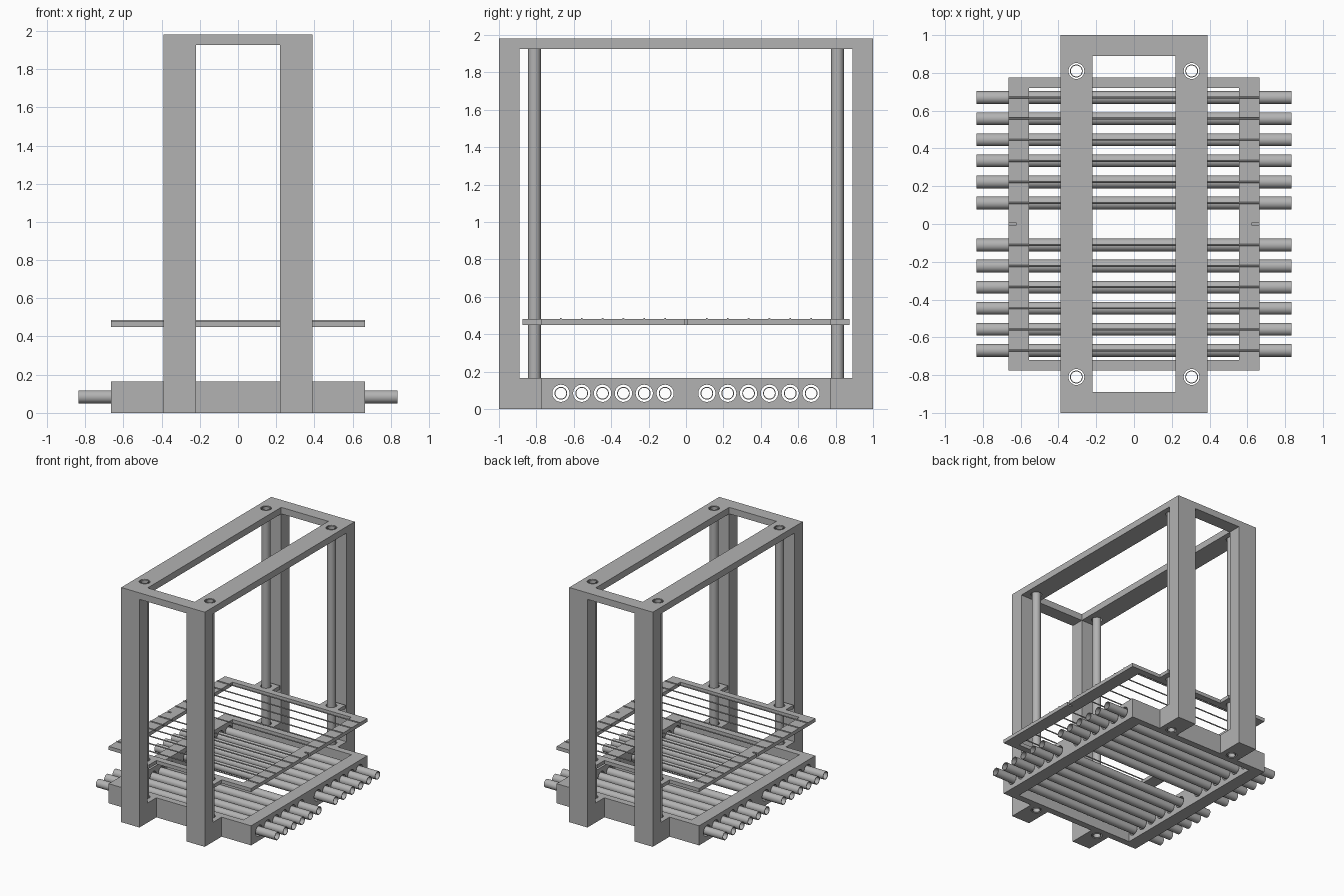
import bpy
import bmesh
from math import pi
from mathutils import Matrix, Vector

cube = bpy.data.objects.get("Cube")
if cube:
    bpy.data.objects.remove(cube)

grey = bpy.data.materials.new("plain grey")
grey.use_nodes = True
grey.diffuse_color = (0.45, 0.45, 0.45, 1)
grey.node_tree.nodes["Principled BSDF"].inputs["Base Color"].default_value = grey.diffuse_color

SIDES = (-1, 1)
X_IN, X_OUT = 0.22, 0.39          # posts across
Y_IN, Y_OUT = 0.89, 1.0           # posts lengthwise
BASE_TOP, BEAM, TOP = 0.165, 1.925, 1.98
PIPE_Z, PIPE_R, BORE_R = 0.084, 0.034, 0.029
ROD_SPOTS = [(sx * 0.305, sy * 0.81) for sx in SIDES for sy in SIDES]
PIPE_ROWS = [s * 0.1115 * k for s in SIDES for k in range(1, 7)]


def finish(name, bm, smooth=False):
    bmesh.ops.recalc_face_normals(bm, faces=bm.faces)
    mesh = bpy.data.meshes.new(name)
    bm.to_mesh(mesh)
    bm.free()
    obj = bpy.data.objects.new(name, mesh)
    bpy.context.collection.objects.link(obj)
    mesh.materials.append(grey)
    if smooth:
        bpy.ops.object.select_all(action="DESELECT")
        obj.select_set(True)
        bpy.context.view_layer.objects.active = obj
        bpy.ops.object.shade_smooth_by_angle()
    return obj


def add_box(bm, low, high):
    low, high = Vector(low), Vector(high)
    place = Matrix.Translation((low + high) / 2) @ Matrix.Diagonal((*(high - low), 1))
    bmesh.ops.create_cube(bm, size=1, matrix=place)


def add_cylinder(bm, start, end, radius, segments=32):
    start, end = Vector(start), Vector(end)
    turn = (end - start).to_track_quat("Z", "Y").to_matrix().to_4x4()
    bmesh.ops.create_cone(bm, cap_ends=True, segments=segments, radius1=radius, radius2=radius,
                          depth=(end - start).length,
                          matrix=Matrix.Translation((start + end) / 2) @ turn)


def add_tube(bm, start, end, outer, inner):
    # A square section spun around the axis
    start, end = Vector(start), Vector(end)
    axis = (end - start).normalized()
    side = axis.orthogonal().normalized()
    ring = [bm.verts.new(p + side * r) for p, r in
            ((start, inner), (start, outer), (end, outer), (end, inner))]
    edges = [bm.edges.new((ring[i], ring[(i + 1) % 4])) for i in range(4)]
    made = bmesh.ops.spin(bm, geom=ring + edges, cent=start, axis=axis, angle=2 * pi,
                          steps=32, use_merge=True)
    return made


def plate(name, arm_end, z0, z1):
    # Rectangle with two arms at each end, from one quarter outline
    y = 0.775
    quarter = [(X_IN, y), (X_IN, arm_end), (X_OUT, arm_end), (X_OUT, y), (0.665, y)]
    outline = quarter + [(x, -v) for x, v in reversed(quarter)]
    outline += [(-x, -v) for x, v in quarter] + [(-x, v) for x, v in reversed(quarter)]
    bm = bmesh.new()
    face = bm.faces.new([bm.verts.new((x, v, z0)) for x, v in outline])
    made = bmesh.ops.extrude_face_region(bm, geom=[face])
    top = [g for g in made["geom"] if isinstance(g, bmesh.types.BMVert)]
    bmesh.ops.translate(bm, vec=(0, 0, z1 - z0), verts=top)
    return finish(name, bm)


def carve(obj, bm):
    cutter = finish("cutter", bm)
    cutter.hide_render = True
    mod = obj.modifiers.new("carve", "BOOLEAN")
    mod.operation, mod.solver, mod.object = "DIFFERENCE", "EXACT", cutter
    bpy.context.view_layer.objects.active = obj
    bpy.ops.object.modifier_apply(modifier=mod.name)
    bpy.data.objects.remove(cutter)


def carve_opening(obj, x, y):
    bm = bmesh.new()
    add_box(bm, (-x, -y, -1), (x, y, 3))
    carve(obj, bm)


def carve_rod_holes(obj):
    bm = bmesh.new()
    for x, y in ROD_SPOTS:
        add_cylinder(bm, (x, y, -1), (x, y, 3), 0.042)
    carve(obj, bm)


# Base frame with rod holes and pipe holes
base = plate("base_frame", Y_OUT, 0, BASE_TOP)
carve_opening(base, 0.555, 0.72)
carve_rod_holes(base)
holes = bmesh.new()
for y in PIPE_ROWS:
    add_cylinder(holes, (-1, y, PIPE_Z), (1, y, PIPE_Z), 0.046)
carve(base, holes)

# Corner posts
bm = bmesh.new()
for sx in SIDES:
    for sy in SIDES:
        xs, ys = sorted((sx * X_IN, sx * X_OUT)), sorted((sy * Y_IN, sy * Y_OUT))
        add_box(bm, (xs[0], ys[0], BASE_TOP), (xs[1], ys[1], BEAM))
finish("corner_posts", bm)

# Top frame
bm = bmesh.new()
add_box(bm, (-X_OUT, -Y_OUT, BEAM), (X_OUT, Y_OUT, TOP))
top_frame = finish("top_frame", bm)
carve_opening(top_frame, X_IN, Y_IN)
carve_rod_holes(top_frame)

# Sliding tray with rod holes and a slot in each side
tray = plate("sliding_tray", 0.875, 0.45, 0.48)
carve_opening(tray, 0.555, 0.72)
carve_rod_holes(tray)
slots = bmesh.new()
for s in SIDES:
    xs = sorted((s * 0.625, s * 0.8))
    add_box(slots, (xs[0], -0.008, 0.4), (xs[1], 0.008, 0.6))
carve(tray, slots)

# Wires stretched across the tray
bm = bmesh.new()
for y in PIPE_ROWS:
    add_cylinder(bm, (-0.665, y, 0.482), (0.665, y, 0.482), 0.005, 12)
finish("tray_wires", bm, smooth=True)

# Hollow guide rods
bm = bmesh.new()
for x, y in ROD_SPOTS:
    add_tube(bm, (x, y, 0), (x, y, TOP), PIPE_R, BORE_R)
finish("guide_rods", bm, smooth=True)

# Hollow cross pipes
bm = bmesh.new()
for y in PIPE_ROWS:
    add_tube(bm, (-0.835, y, PIPE_Z), (0.835, y, PIPE_Z), PIPE_R, BORE_R)
finish("cross_pipes", bm, smooth=True)
